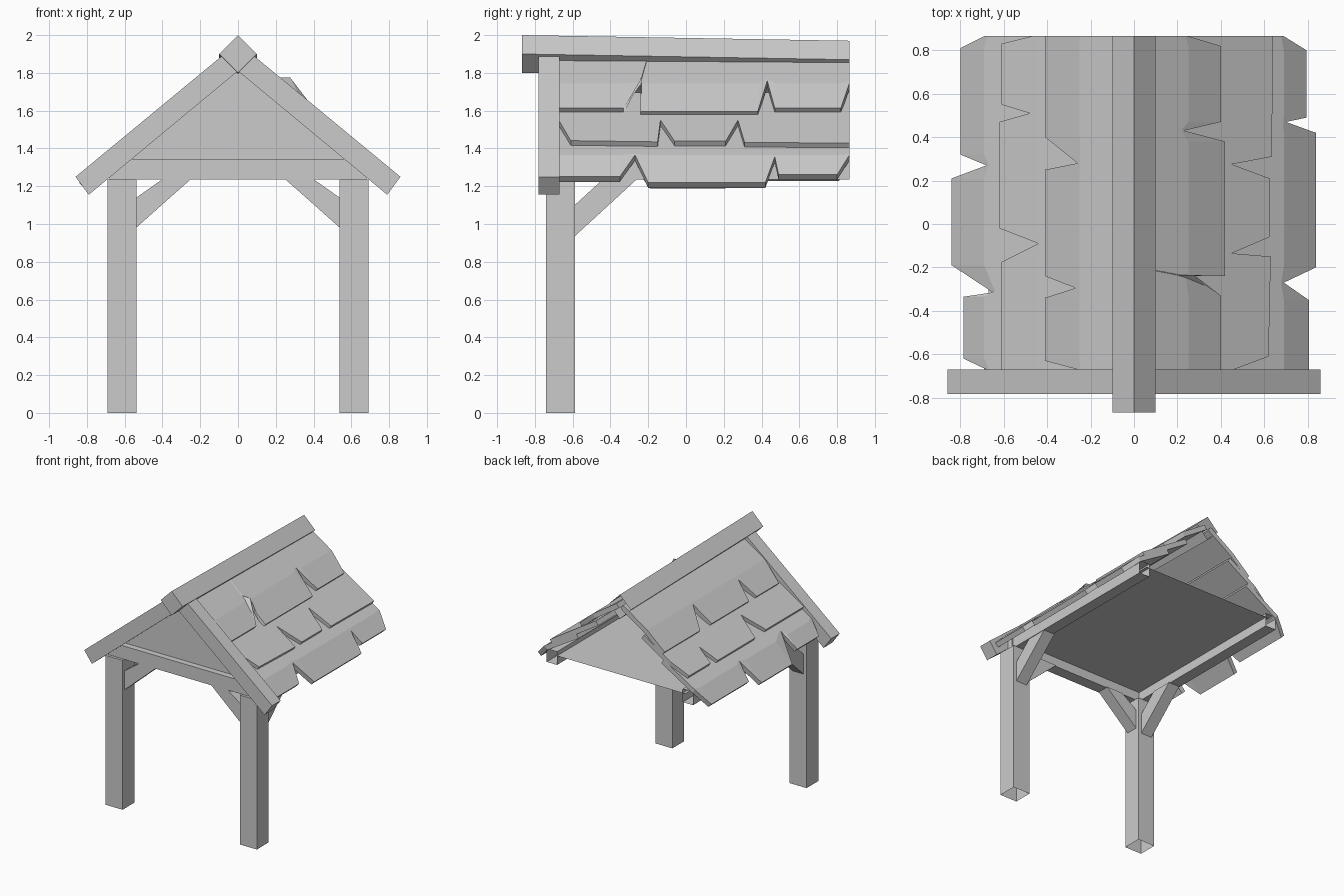
import bpy, bmesh

if "Cube" in bpy.data.objects:
    bpy.data.objects.remove(bpy.data.objects["Cube"])


def finish(name, bm, mirror=False):
    me = bpy.data.meshes.new(name)
    bm.to_mesh(me)
    bm.free()
    ob = bpy.data.objects.new(name, me)
    bpy.context.collection.objects.link(ob)
    if mirror:
        ob.modifiers.new("mirror", 'MIRROR').use_axis[0] = True
    return ob


# Extrude a profile along an axis; the near or far cap can be left open
def prism(name, pts, axis, a, b, mirror=False, cap_a=True, cap_b=True, pts_b=None):
    place = {'x': lambda p, d: (d, p[0], p[1]),
             'y': lambda p, d: (p[0], d, p[1]),
             'z': lambda p, d: (p[0], p[1], d)}[axis]
    bm = bmesh.new()
    va = [bm.verts.new(place(p, a)) for p in pts]
    vb = [bm.verts.new(place(p, b)) for p in (pts_b or pts)]
    n = len(pts)
    for i in range(n):
        j = (i + 1) % n
        bm.faces.new((va[i], va[j], vb[j], vb[i]))
    caps = [bm.faces.new(va), bm.faces.new(vb[::-1])]
    bmesh.ops.recalc_face_normals(bm, faces=bm.faces)
    drop = [f for f, keep in zip(caps, (cap_a, cap_b)) if not keep]
    if drop:
        bmesh.ops.delete(bm, geom=drop, context='FACES_ONLY')
    return finish(name, bm, mirror)


# Single flat face
def panel(name, pts):
    bm = bmesh.new()
    bm.faces.new([bm.verts.new(p) for p in pts])
    finish(name, bm)


def rect(u0, u1, v0, v1):
    return [(u0, v0), (u1, v0), (u1, v1), (u0, v1)]


# Posts with open feet, and their braces
prism("post", rect(.537, .692, -.742, -.588), 'z', 0, 1.236, True, cap_a=False)
prism("front_brace", [(.545, .975), (.25, 1.237), (.40, 1.237), (.545, 1.135)],
      'y', -.715, -.615, True)
prism("side_brace", [(-.60, .925), (-.26, 1.237), (-.44, 1.237), (-.60, 1.09)],
      'x', .565, .665, True)

# Beams, ceiling and gable panel
prism("front_beam", rect(-.72, -.625, 1.235, 1.345), 'x', -.68, .68)
prism("side_beam", rect(.575, .67, 1.235, 1.345), 'y', -.66, .865, True, cap_b=False)
panel("ceiling", [p + (1.31,) for p in rect(-.6, .6, -.65, .865)])
panel("gable_panel", [(-.66, -.67, 1.3), (.66, -.67, 1.3), (0, -.67, 1.86)])

# Sloping front boards and the sagging ridge beam
prism("barge_board", [(0, 1.81), (.79, 1.155), (.86, 1.25), (0, 1.96)],
      'y', -.782, -.67, True)
prism("ridge_beam", [(0, 2), (.1, 1.9), (0, 1.8), (-.1, 1.9)], 'y', -.868, .865,
      cap_b=False, pts_b=[(0, 1.97), (.1, 1.87), (0, 1.77), (-.1, 1.87)])


# Shingle row: bent strip with a notched lower edge, given as (x, y) edge points
def shingle_row(name, side, profile, edge):
    (x0, z0), (x1, z1), (x2, z2) = profile

    def height(x):
        if x < x1:
            return z0 + (z1 - z0) * (x - x0) / (x1 - x0)
        return z1 + (z2 - z1) * (x - x1) / (x2 - x1)

    bm = bmesh.new()
    cols = []
    for x, y in edge:
        xs = (x0, min(x1, x - .012), x)
        cols.append([bm.verts.new((side * u, y, height(u))) for u in xs])
    for c, d in zip(cols, cols[1:]):
        for k in range(2):
            bm.faces.new((c[k], c[k + 1], d[k + 1], d[k]))
    bm.normal_update()
    if sum(f.normal.z for f in bm.faces) < 0:
        bmesh.ops.reverse_faces(bm, faces=bm.faces)
    mod = finish(name, bm).modifiers.new("thickness", 'SOLIDIFY')
    mod.thickness = .04
    mod.offset = -1


# Rows from ridge to eave; edges run from back to front
profiles = [((.03, 1.89), (.25, 1.745), (.41, 1.605)),
            ((.22, 1.695), (.45, 1.55), (.63, 1.435)),
            ((.40, 1.54), (.69, 1.365), (.835, 1.222))]
right = [
    [(.25, .865), (.40, .82), (.40, .47), (.23, .43), (.42, .38), (.42, -.24),
     (.25, -.235), (.40, -.33), (.40, -.67)],
    [(.64, .865), (.635, .31), (.45, .275), (.625, .21), (.625, -.06),
     (.45, -.135), (.63, -.15), (.62, -.61), (.46, -.67)],
    [(.69, .865), (.795, .80), (.795, .49), (.70, .47), (.838, .42),
     (.838, -.20), (.69, -.27), (.805, -.35), (.805, -.67)]]
left = [
    [(.41, .865), (.41, .40), (.26, .28), (.41, .25), (.41, -.24),
     (.27, -.295), (.41, -.34), (.41, -.63), (.26, -.67)],
    [(.47, .865), (.61, .83), (.61, .55), (.48, .51), (.62, .47),
     (.62, -.02), (.44, -.09), (.61, -.175), (.61, -.67)],
    [(.69, .865), (.80, .81), (.80, .32), (.68, .27), (.84, .21),
     (.84, -.19), (.65, -.315), (.785, -.335), (.785, -.62), (.68, -.67)]]
for i, prof in enumerate(profiles):
    shingle_row(f"right_shingles_{i + 1}", 1, prof, right[i])
    shingle_row(f"left_shingles_{i + 1}", -1, prof, left[i])
